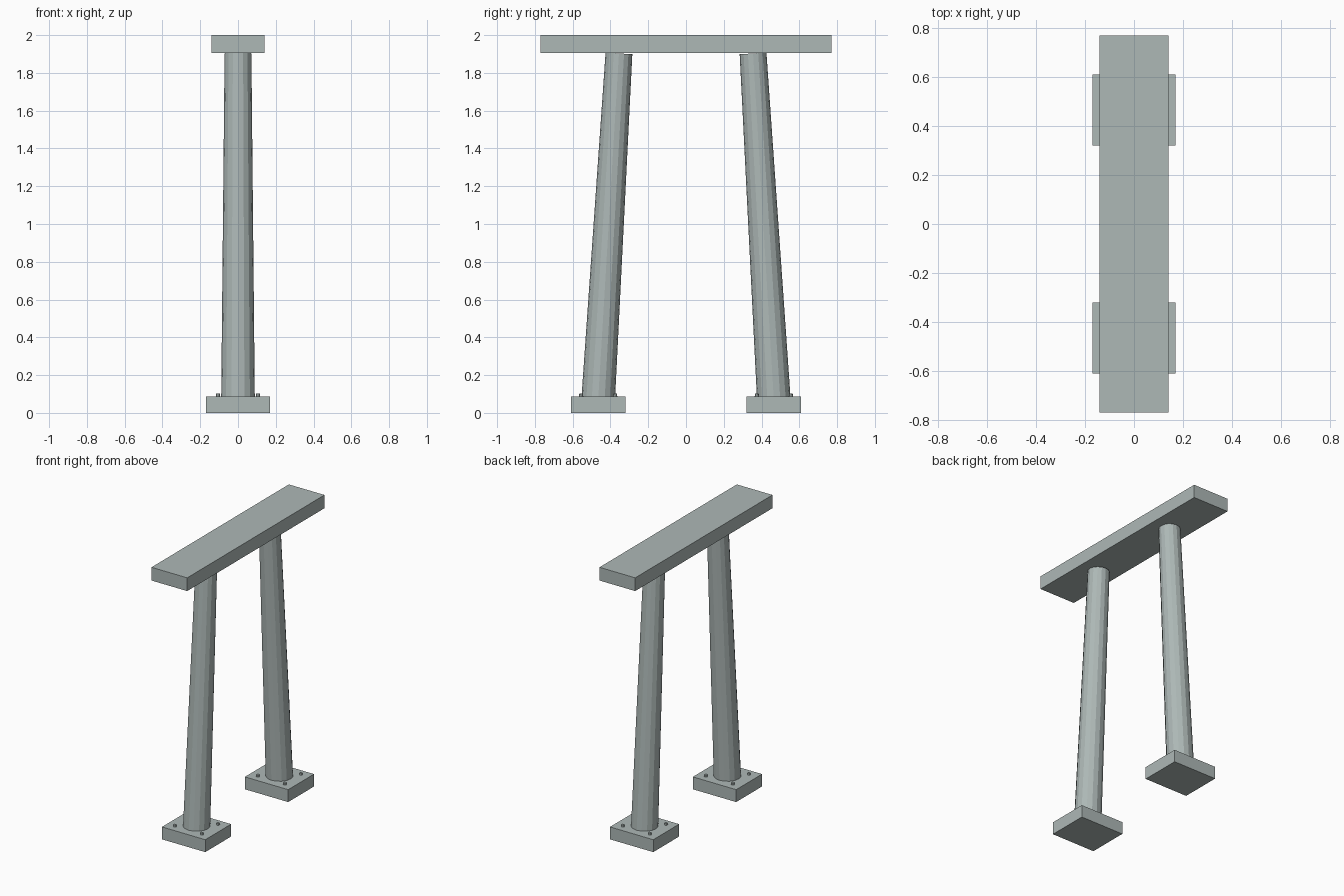
import bpy
from mathutils import Vector

if "Cube" in bpy.data.objects:
    bpy.data.objects.remove(bpy.data.objects["Cube"])

# weathered grey-green paint
paint = bpy.data.materials.new("grey_green_paint")
paint.diffuse_color = (0.42, 0.48, 0.47, 1)
paint.use_nodes = True
paint.node_tree.nodes["Principled BSDF"].inputs["Base Color"].default_value = paint.diffuse_color


def box(name, center, size):
    bpy.ops.mesh.primitive_cube_add(size=1, location=center)
    ob = bpy.context.object
    ob.name = name
    ob.scale = size
    bpy.ops.object.transform_apply(location=False, rotation=False, scale=True)
    ob.data.materials.append(paint)
    return ob


def tapered_post(name, a, b, r1, r2, sides):
    a, b = Vector(a), Vector(b)
    d = b - a
    bpy.ops.mesh.primitive_cone_add(vertices=sides, radius1=r1, radius2=r2,
                                    depth=d.length, location=(a + b) / 2)
    ob = bpy.context.object
    ob.name = name
    # lean in the y-z plane only
    ob.rotation_euler = Vector((0, 0, 1)).rotation_difference(d.normalized()).to_euler()
    ob.data.materials.append(paint)
    return ob


# top beam
box("top_beam", (0, 0, 1.953), (0.28, 1.54, 0.094))

for side, label in ((-1, "front"), (1, "back")):
    # foot plate
    fy = side * 0.465
    box(label + "_foot", (0, fy, 0.044), (0.34, 0.29, 0.088))
    # leaning leg
    tapered_post(label + "_leg", (0, fy, 0.07), (0, side * 0.355, 1.903), 0.089, 0.071, 16)
    # anchor bolts
    for i, (sx, sy) in enumerate(((-1, -1), (1, -1), (1, 1), (-1, 1))):
        x, y = sx * 0.106, fy + sy * 0.09
        tapered_post(f"{label}_bolt_{i + 1}", (x, y, 0.08), (x, y, 0.102), 0.012, 0.010, 8)
